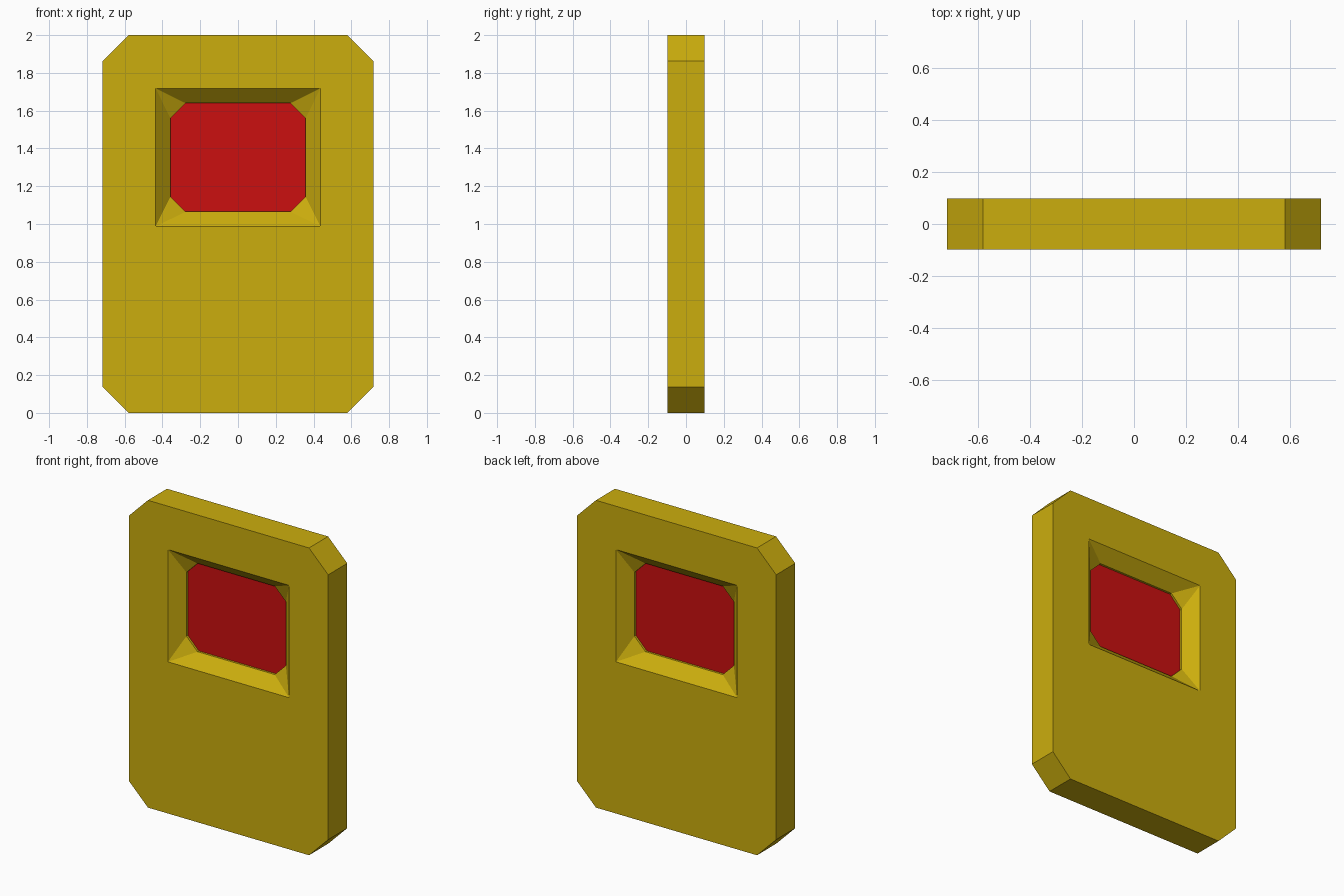
import bpy, bmesh

if "Cube" in bpy.data.objects:
    bpy.data.objects.remove(bpy.data.objects["Cube"])


def material(name, color):
    m = bpy.data.materials.new(name)
    m.diffuse_color = color
    m.use_nodes = True
    m.node_tree.nodes["Principled BSDF"].inputs["Base Color"].default_value = m.diffuse_color
    return m


def ring(half_w, z0, z1, c, y):
    """Eight points of a rectangle in the xz plane with corners cut by c."""
    w = half_w
    return [(x, y, z) for x, z in (
        (-w + c, z0), (w - c, z0), (w, z0 + c), (w, z1 - c),
        (w - c, z1), (-w + c, z1), (-w, z1 - c), (-w, z0 + c))]


def build(name, rings, mat, closed=False):
    """Skin a series of rings, either closed into a loop or capped at the ends."""
    bm = bmesh.new()
    loops = [[bm.verts.new(p) for p in r] for r in rings]
    pairs = list(zip(loops, loops[1:]))
    if closed:
        pairs.append((loops[-1], loops[0]))
    else:
        bm.faces.new(loops[0])
        bm.faces.new(loops[-1])
    for a, b in pairs:
        for i in range(8):
            j = (i + 1) % 8
            bm.faces.new((a[i], a[j], b[j], b[i]))
    # Uncut corners have doubled points: weld them into single corners
    bmesh.ops.remove_doubles(bm, verts=bm.verts[:], dist=0.0001)
    bmesh.ops.recalc_face_normals(bm, faces=bm.faces[:])
    mesh = bpy.data.meshes.new(name)
    bm.to_mesh(mesh)
    bm.free()
    mesh.materials.append(mat)
    obj = bpy.data.objects.new(name, mesh)
    bpy.context.collection.objects.link(obj)
    return obj


yellow = material("yellow", (0.60, 0.42, 0.004, 1))
red = material("red", (0.60, 0.005, 0.005, 1))


# Slab with cut corners and a bevelled window from both sides
def half_profile(s):
    return [ring(0.718, 0.0, 2.0, 0.138, s * 0.098),
            ring(0.436, 0.987, 1.718, 0.0, s * 0.098),
            ring(0.358, 1.065, 1.64, 0.08, s * 0.019)]


build("card_body", half_profile(-1) + half_profile(1)[::-1], yellow, closed=True)

# Thin red pane in the window
build("window_pane", [ring(0.358, 1.065, 1.64, 0.08, y) for y in (-0.005, 0.005)], red)
